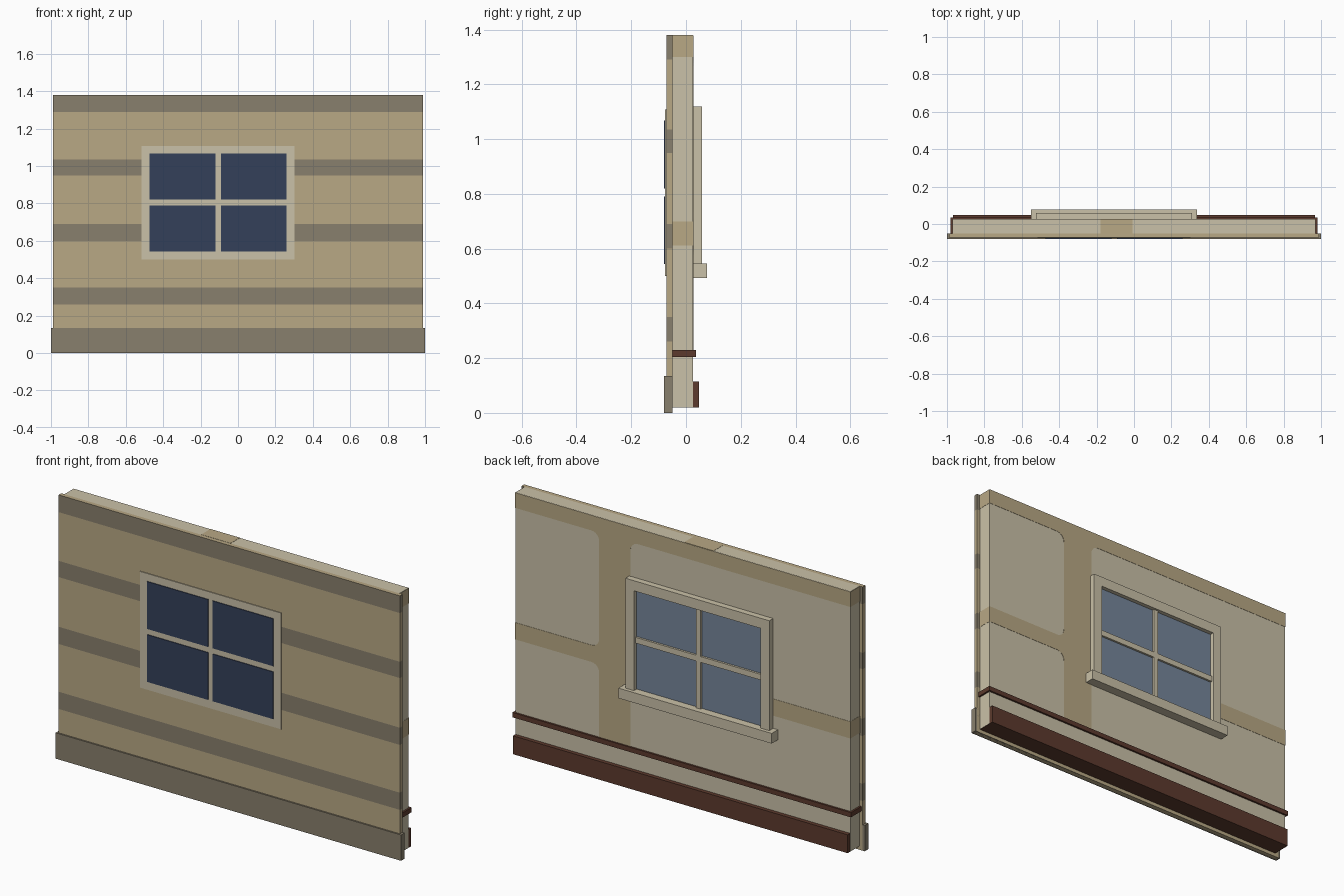
import bpy, bmesh, math
from mathutils import Vector

if "Cube" in bpy.data.objects:
    bpy.data.objects.remove(bpy.data.objects["Cube"])


def material(name, r, g, b):
    lin = lambda c: ((c / 255 + 0.055) / 1.055) ** 2.4 if c > 10 else c / 255 / 12.92
    m = bpy.data.materials.new(name)
    m.diffuse_color = (lin(r), lin(g), lin(b), 1)
    m.use_nodes = True
    m.node_tree.nodes["Principled BSDF"].inputs["Base Color"].default_value = m.diffuse_color
    return m


PLASTER = material("cream plaster", 202, 193, 168)
TAN = material("tan siding", 184, 168, 133)
GREY = material("grey brown band", 137, 128, 109)
BROWN = material("dark brown wood", 92, 58, 45)
NAVY = material("dark outside glass", 52, 64, 90)
BLUE = material("blue inside glass", 118, 134, 154)


def finish(name, bm, *mats):
    bmesh.ops.recalc_face_normals(bm, faces=bm.faces)
    me = bpy.data.meshes.new(name)
    bm.to_mesh(me)
    bm.free()
    for m in mats:
        me.materials.append(m)
    ob = bpy.data.objects.new(name, me)
    bpy.context.collection.objects.link(ob)
    return ob


def box_bm(x, y, z):
    bm = bmesh.new()
    bmesh.ops.create_cube(bm, size=1)
    for v in bm.verts:
        v.co = Vector([r[0] if c < 0 else r[1] for c, r in zip(v.co, (x, y, z))])
    return bm


def box(name, x, y, z, mat):
    return finish(name, box_bm(x, y, z), mat)


# wall core
FRONT, BACK = -0.05, 0.026
box("wall_core", (-0.97, 0.97), (FRONT, BACK), (0.02, 1.38), PLASTER)

# outside siding, with grey stripes cut into it by height
BANDS = [(1.29, 1.38), (0.95, 1.035), (0.60, 0.69), (0.26, 0.35)]
bm = box_bm((-0.988, 0.988), (-0.072, FRONT), (0.0, 1.38))
for cut in [z for band in BANDS for z in band if z < 1.38]:
    bmesh.ops.bisect_plane(bm, geom=bm.verts[:] + bm.edges[:] + bm.faces[:],
                           plane_co=(0, 0, cut), plane_no=(0, 0, 1))
bm.normal_update()
for f in bm.faces:
    zc = f.calc_center_median().z
    if abs(f.normal.z) < 0.5 and any(a < zc < b for a, b in BANDS):
        f.material_index = 1
finish("outside_siding", bm, TAN, GREY)
box("outside_plinth", (-1, 1), (-0.08, FRONT), (0, 0.135), GREY)

# inside painted beams, laid just proud of the plaster
PAINT = BACK + 0.0015
BEAM = (0.303, 0.483)
box("top_beam", (-0.9712, 0.9712), (FRONT, PAINT), (1.30, 1.379), TAN)
box("middle_beam", (-0.9712, 0.9712), (FRONT, PAINT), (0.612, 0.70), TAN)
box("upright_beam", BEAM, (0, PAINT), (0.21, 1.379), TAN)
box("top_patch", (-0.178, -0.007), (FRONT, BACK), (1.37, 1.381), TAN)


def fillet(name, x, z, sx, sz, r=0.045):
    """Rounded inner corner of a plaster panel that extends towards (sx, sz)."""
    bm = bmesh.new()
    pts = [(x, z)]
    for i in range(7):
        a = i * math.pi / 12
        pts.append((x + sx * r * (1 - math.sin(a)), z + sz * r * (1 - math.cos(a))))
    f = bm.faces.new([bm.verts.new((px, BACK - 0.002, pz)) for px, pz in pts])
    ext = bmesh.ops.extrude_face_region(bm, geom=[f])["geom"]
    bmesh.ops.translate(bm, verts=[v for v in ext if isinstance(v, bmesh.types.BMVert)],
                        vec=(0, PAINT - BACK + 0.002, 0))
    finish(name, bm, TAN)


for i, (x, z, sx, sz) in enumerate([(BEAM[1], 1.30, 1, -1), (BEAM[1], 0.70, 1, 1),
                                    (BEAM[1], 0.612, 1, -1), (BEAM[0], 1.30, -1, -1)]):
    fillet(f"beam_corner_{i}", x, z, sx, sz)

# inside wooden trim
box("chair_rail", (-0.98, 0.98), (FRONT, 0.036), (0.205, 0.23), BROWN)
box("baseboard", (-0.969, 0.969), (FRONT, 0.047), (0.019, 0.115), BROWN)

# outside window: flat trim plate with four panes
box("outside_window_trim", (-0.515, 0.303), (-0.076, FRONT), (0.50, 1.108), PLASTER)
for i, x in enumerate([(-0.472, -0.119), (-0.092, 0.26)]):
    for j, z in enumerate([(0.543, 0.79), (0.82, 1.068)]):
        box(f"outside_pane_{i}{j}", x, (-0.08, -0.075), z, NAVY)

# inside window: frame, bars, glass and sill
box("inside_glass", (-0.49, 0.28), (0.02, 0.036), (0.53, 1.08), BLUE)
for i, x in enumerate([(-0.523, -0.472), (0.26, 0.31)]):
    box(f"inside_frame_side_{i}", x, (0.02, 0.058), (0.54, 1.12), PLASTER)
box("inside_frame_top", (-0.473, 0.261), (0.02, 0.058), (1.067, 1.12), PLASTER)
box("inside_bar_upright", (-0.118, -0.092), (0.03, 0.047), (0.54, 1.07), PLASTER)
box("inside_bar_level", (-0.473, 0.261), (0.03, 0.047), (0.79, 0.82), PLASTER)
box("window_sill", (-0.55, 0.337), (0.02, 0.077), (0.492, 0.545), PLASTER)
